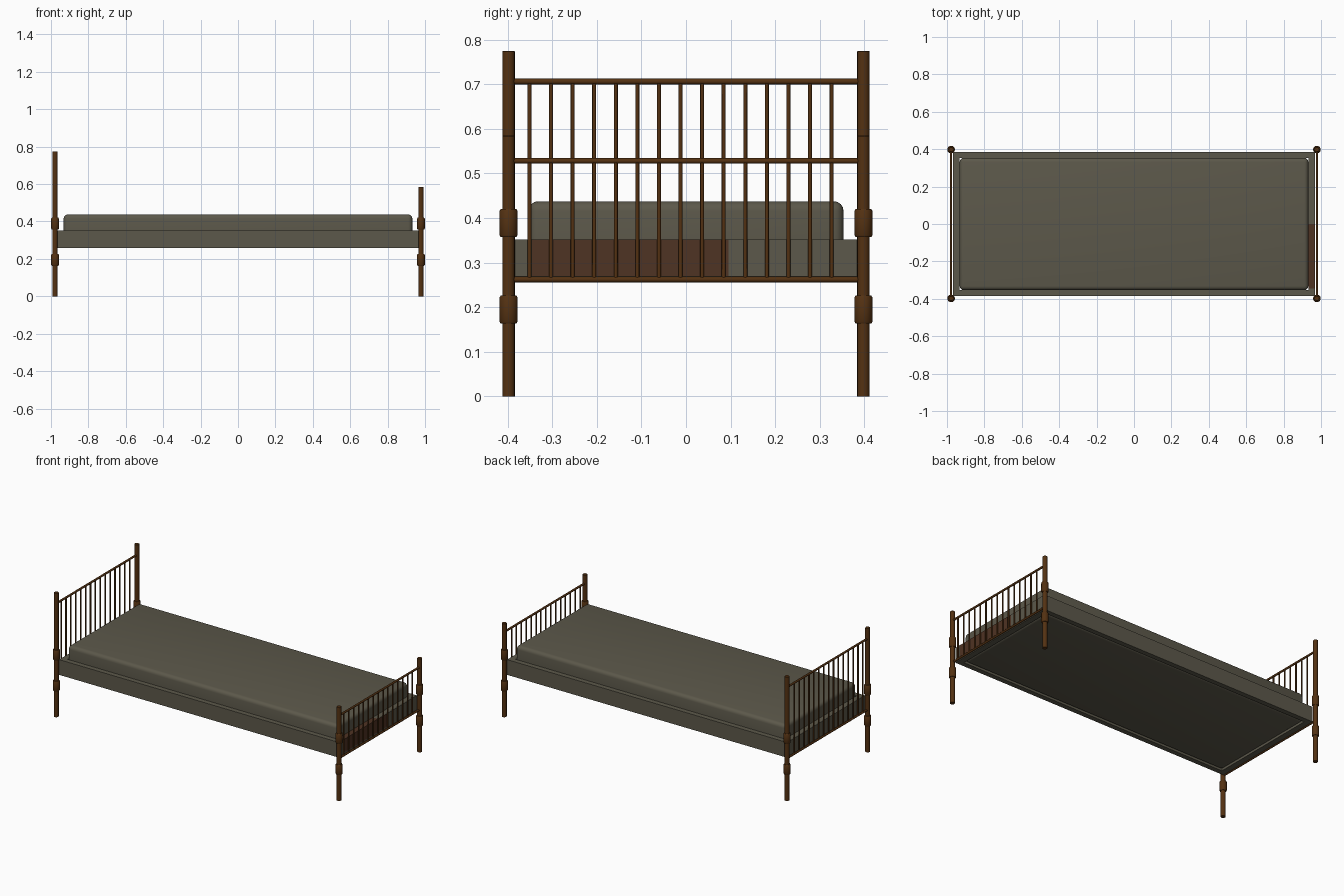
import bpy, bmesh, math
from mathutils import Vector

if "Cube" in bpy.data.objects:
    bpy.data.objects.remove(bpy.data.objects["Cube"])


def material(name, rgb):
    m = bpy.data.materials.new(name)
    m.diffuse_color = (*rgb, 1)
    m.use_nodes = True
    m.node_tree.nodes["Principled BSDF"].inputs["Base Color"].default_value = m.diffuse_color
    return m


FABRIC = material("olive_fabric", (0.107, 0.098, 0.069))
BROWN = material("brown_metal", (0.088, 0.031, 0.006))
RUST = material("rust_stain", (0.078, 0.033, 0.017))


def finish(bm, name, mats):
    bmesh.ops.recalc_face_normals(bm, faces=bm.faces)
    me = bpy.data.meshes.new(name)
    bm.to_mesh(me)
    bm.free()
    ob = bpy.data.objects.new(name, me)
    bpy.context.collection.objects.link(ob)
    for m in mats:
        me.materials.append(m)
    return ob


def smooth(ob, angle=35):
    bpy.ops.object.select_all(action='DESELECT')
    bpy.context.view_layer.objects.active = ob
    ob.select_set(True)
    bpy.ops.object.shade_smooth_by_angle(angle=math.radians(angle))


def rod(name, a, b, r, sides=10):
    a, b = Vector(a), Vector(b)
    bm = bmesh.new()
    bmesh.ops.create_cone(bm, cap_ends=True, segments=sides, radius1=r, radius2=r,
                          depth=(b - a).length)
    q = Vector((0, 0, 1)).rotation_difference(b - a)
    for v in bm.verts:
        v.co = q @ v.co + (a + b) / 2
    smooth(finish(bm, name, [BROWN]), 50)


def lathe(name, profile, x, y, sides=16):
    bm = bmesh.new()
    rings = [[bm.verts.new((x + r * math.cos(2 * math.pi * i / sides),
                            y + r * math.sin(2 * math.pi * i / sides), z))
              for i in range(sides)] for r, z in profile]
    for lo, hi in zip(rings, rings[1:]):
        for i in range(sides):
            j = (i + 1) % sides
            bm.faces.new((lo[i], lo[j], hi[j], hi[i]))
    bm.faces.new(rings[0])
    bm.faces.new(rings[-1])
    smooth(finish(bm, name, [BROWN]))


# Corner posts with two collars, then rails and spindles for each end
R, C = 0.014, 0.0205
for end, x, top, rail in (("head", -0.978, 0.775, 0.706), ("foot", 0.978, 0.585, 0.528)):
    profile = [(R, 0)]
    for z0, z1 in ((0.163, 0.226), (0.357, 0.42)):
        profile += [(R, z0), (C - 0.003, z0), (C, z0 + 0.005),
                    (C, z1 - 0.005), (C - 0.003, z1), (R, z1)]
    profile += [(R, top - 0.002), (R - 0.002, top)]
    for y in (-0.398, 0.398):
        lathe(end + "_post", profile, x, y)
    for label, z in (("top", rail), ("bottom", 0.262)):
        rod(f"{end}_{label}_rail", (x, -0.398, z), (x, 0.398, z), 0.0063)
    for i in range(15):
        y = -0.351 + i * 0.0484
        rod(end + "_spindle", (x, y, 0.262), (x, y, rail), 0.0045, 8)

# Bed frame: rectangular ring around the mattress, rust stained at the foot
Z0, Z1 = 0.257, 0.352
bm = bmesh.new()
loops = []
for hx, hy, z in ((0.968, 0.385, Z0), (0.968, 0.385, Z1),
                  (0.932, 0.354, Z1), (0.932, 0.354, Z0)):
    loops.append([bm.verts.new((sx * hx, sy * hy, z))
                  for sx, sy in ((-1, -1), (1, -1), (1, 1), (-1, 1))])
for k in range(4):
    a, b = loops[k], loops[(k + 1) % 4]
    for i in range(4):
        j = (i + 1) % 4
        bm.faces.new((a[i], a[j], b[j], b[i]))
for co, no in (((0, -0.345, 0), (0, 1, 0)), ((0, 0.0, 0), (0, 1, 0)),
               ((0, 0.095, 0), (0, 1, 0)), ((0, 0, 0.27), (0, 0, 1))):
    bmesh.ops.bisect_plane(bm, geom=bm.verts[:] + bm.edges[:] + bm.faces[:],
                           plane_co=co, plane_no=no)
for f in bm.faces:
    c = f.calc_center_median()
    limit = 0.0 if c.z > Z1 - 0.001 else 0.095
    if c.x > 0.94 and -0.345 < c.y < limit and c.z > 0.27:
        f.material_index = 1
finish(bm, "bed_frame", [FABRIC, RUST])

# Mattress with rounded edges
bm = bmesh.new()
bmesh.ops.create_cube(bm, size=1)
for v in bm.verts:
    v.co = Vector((v.co.x * 1.864, v.co.y * 0.707, 0.3485 + v.co.z * 0.178))
bmesh.ops.bevel(bm, geom=bm.edges[:], offset=0.022, segments=4, profile=0.5, affect='EDGES')
smooth(finish(bm, "mattress", [FABRIC]))
